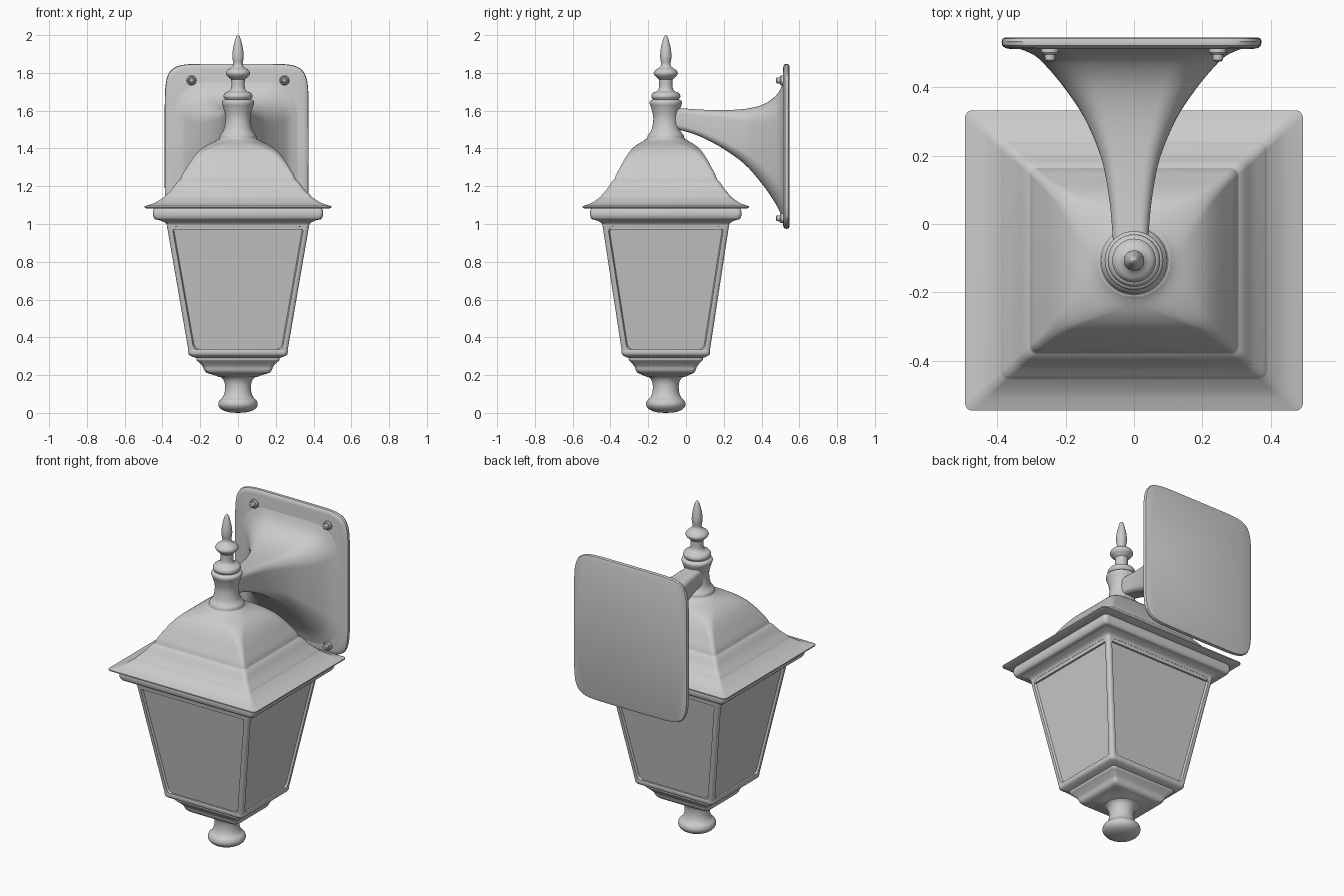
import bpy, bmesh, math
from mathutils import Vector

if "Cube" in bpy.data.objects:
    bpy.data.objects.remove(bpy.data.objects["Cube"])

AX = -0.107      # y of the lantern axis
RATIO = 0.889    # depth / width of the lantern


def smooth(pts, n=4):
    """Catmull-Rom resample; repeat a point to keep a corner."""
    out = []
    for i in range(len(pts) - 1):
        p0, p1 = pts[max(i - 1, 0)], pts[i]
        p2, p3 = pts[i + 1], pts[min(i + 2, len(pts) - 1)]
        if p1 == p2:
            continue
        for k in range(n):
            t = k / n
            out.append(tuple(0.5 * (2 * b + (c - a) * t + (2 * a - 5 * b + 4 * c - d) * t * t
                                    + (3 * b - a - 3 * c + d) * t ** 3)
                             for a, b, c, d in zip(p0, p1, p2, p3)))
    return out + [pts[-1]]


def rrect(hx, hy, r, n=8):
    """Rounded rectangle outline, counter-clockwise."""
    r = min(r, hx, hy)
    out = []
    for q, (sx, sy) in enumerate(((1, 1), (-1, 1), (-1, -1), (1, -1))):
        for k in range(n + 1):
            a = (q + k / n) * math.pi / 2
            out.append((sx * (hx - r) + r * math.cos(a), sy * (hy - r) + r * math.sin(a)))
    return out


def loft(name, rings):
    bm = bmesh.new()
    vs = [[bm.verts.new(p) for p in ring] for ring in rings]
    n = len(vs[0])
    for a, b in zip(vs, vs[1:]):
        for i in range(n):
            bm.faces.new((a[i], a[(i + 1) % n], b[(i + 1) % n], b[i]))
    bm.faces.new(vs[0][::-1])
    bm.faces.new(vs[-1])
    bmesh.ops.remove_doubles(bm, verts=bm.verts, dist=1e-5)
    return finish(name, bm)


def finish(name, bm):
    bmesh.ops.recalc_face_normals(bm, faces=bm.faces)
    me = bpy.data.meshes.new(name)
    bm.to_mesh(me)
    bm.free()
    ob = bpy.data.objects.new(name, me)
    bpy.context.collection.objects.link(ob)
    return ob


def square_part(name, prof):
    """prof: (half width, z, roundness 0..1)"""
    rings = []
    for h, z, f in prof:
        hy = h * (RATIO + (1 - RATIO) * f)
        r = 0.022 + (h - 0.022) * f
        rings.append([(x, AX + y, z) for x, y in rrect(h, hy, r)])
    return loft(name, rings)


def turned_part(name, prof):
    """prof: (radius, z)"""
    return loft(name, [[(r * math.cos(a), AX + r * math.sin(a), z)
                        for a in (i * math.tau / 40 for i in range(40))]
                       for r, z in ((max(r, 0.001), z) for r, z in prof)])


# roof: square eaves blending into a round neck
square_part("roof", [(0.40, 1.082, 0), (0.485, 1.082, 0)] + smooth([
    (0.495, 1.087, 0), (0.495, 1.094, 0), (0.495, 1.094, 0), (0.44, 1.112, 0),
    (0.395, 1.140, 0), (0.385, 1.15, 0), (0.385, 1.15, 0), (0.35, 1.185, 0),
    (0.322, 1.222, 0), (0.305, 1.237, 0), (0.305, 1.237, 0), (0.295, 1.262, 0),
    (0.275, 1.295, 0), (0.243, 1.345, 0.05), (0.21, 1.385, 0.15), (0.17, 1.415, 0.45),
    (0.125, 1.437, 0.9), (0.105, 1.45, 1)]))

# finial and neck on top
turned_part("finial", smooth([
    (0.12, 1.44), (0.10, 1.452), (0.095, 1.47), (0.075, 1.50), (0.066, 1.56), (0.076, 1.61),
    (0.085, 1.635), (0.084, 1.65), (0.07, 1.659), (0.07, 1.662), (0.077, 1.675), (0.07, 1.693),
    (0.045, 1.705), (0.036, 1.725), (0.036, 1.765), (0.036, 1.765), (0.058, 1.785),
    (0.064, 1.80), (0.055, 1.815), (0.036, 1.828), (0.025, 1.845), (0.03, 1.885),
    (0.026, 1.93), (0.014, 1.98), (0.006, 1.996), (0.0, 2.0)]))

# cornice under the roof
square_part("cornice", smooth([
    (0.372, 0.97, 0), (0.376, 0.992, 0), (0.388, 1.008, 0), (0.42, 1.022, 0), (0.42, 1.022, 0),
    (0.44, 1.026, 0), (0.45, 1.045, 0), (0.45, 1.07, 0), (0.442, 1.084, 0)]))

# lantern body: tapered frame with recessed panes
ZB, ZT, HB, HT = 0.315, 1.0, 0.26, 0.378
bm = bmesh.new()
bmesh.ops.create_cube(bm, size=2)
for v in bm.verts:
    h = HT if v.co.z > 0 else HB
    v.co = Vector((v.co.x * h, AX + v.co.y * h * RATIO, ZT if v.co.z > 0 else ZB))
bm.normal_update()
bmesh.ops.bevel(bm, geom=[e for e in bm.edges if abs(e.verts[0].co.z - e.verts[1].co.z) > 0.5],
                offset=0.016, segments=4, profile=0.5, affect='EDGES')
panes = sorted((f for f in bm.faces if abs(f.normal.z) < 0.5), key=lambda f: -f.calc_area())[:4]
bmesh.ops.inset_individual(bm, faces=panes, thickness=0.016, depth=0)
corners = {v for f in panes for v in f.verts}
bmesh.ops.bevel(bm, geom=list(corners), offset=0.035, segments=5, profile=0.5, affect='VERTICES')
panes = sorted((f for f in bm.faces if abs(f.normal.z) < 0.5), key=lambda f: -f.calc_area())[:4]
bmesh.ops.inset_individual(bm, faces=panes, thickness=0.006, depth=-0.012)
finish("lantern_body", bm)

# stepped base under the body
square_part("base", smooth([
    (0.10, 0.19, 1), (0.135, 0.203, 0.5), (0.165, 0.212, 0.1), (0.178, 0.225, 0), (0.186, 0.245, 0),
    (0.205, 0.266, 0), (0.22, 0.28, 0), (0.22, 0.29, 0), (0.22, 0.29, 0), (0.245, 0.299, 0),
    (0.26, 0.309, 0), (0.264, 0.325, 0), (0.262, 0.335, 0)]))
turned_part("bottom_knob", smooth([
    (0, 0), (0.05, 0.004), (0.085, 0.017), (0.102, 0.035), (0.104, 0.052), (0.098, 0.066),
    (0.098, 0.066), (0.08, 0.085), (0.07, 0.115), (0.07, 0.155), (0.085, 0.185), (0.12, 0.205)]))

# wall plate: rounded square with bowed sides
def plate_ring(y, inset):
    p = 2 / 8
    ring = []
    for i in range(96):
        a = i * math.tau / 96
        c, s = math.cos(a), math.sin(a)
        ring.append((-0.007 + math.copysign(abs(c) ** p, c) * (0.381 - inset), y,
                     1.411 + math.copysign(abs(s) ** p, s) * (0.437 - inset)))
    return ring

loft("wall_plate", [plate_ring(*r) for r in (
    (0.547, 0.012), (0.543, 0.003), (0.535, 0.0), (0.523, 0.002), (0.516, 0.01), (0.513, 0.025))])

# flared arm: (y, half width, top z, bottom z)
arm = smooth([
    (-0.09, 0.05, 1.612, 1.505), (-0.03, 0.053, 1.613, 1.497), (0.07, 0.062, 1.606, 1.465),
    (0.19, 0.085, 1.603, 1.403), (0.31, 0.135, 1.609, 1.317), (0.40, 0.195, 1.63, 1.215),
    (0.46, 0.245, 1.665, 1.13), (0.495, 0.283, 1.705, 1.07), (0.517, 0.335, 1.76, 1.01)])
loft("arm", [[(-0.01 + x, y, (t + b) / 2 + z)
              for x, z in rrect(h, (t - b) / 2, 0.5 * min(h, (t - b) / 2))] for y, h, t, b in arm])

# bolts in the plate corners
for i, (x, z) in enumerate([(sx * 0.246, z) for sx in (-1, 1) for z in (1.76, 1.03)]):
    loft(f"bolt_{i + 1}", [[(x + r * math.cos(a), y, z + r * math.sin(a))
                            for a in (k * math.tau / 12 for k in range(12))]
                           for y, r in ((0.52, 0.026), (0.503, 0.026), (0.497, 0.021),
                                        (0.497, 0.016), (0.481, 0.015), (0.476, 0.009))])

# shading
bpy.ops.object.select_all(action='SELECT')
bpy.context.view_layer.objects.active = bpy.data.objects["roof"]
bpy.ops.object.shade_smooth_by_angle(angle=math.radians(35))
